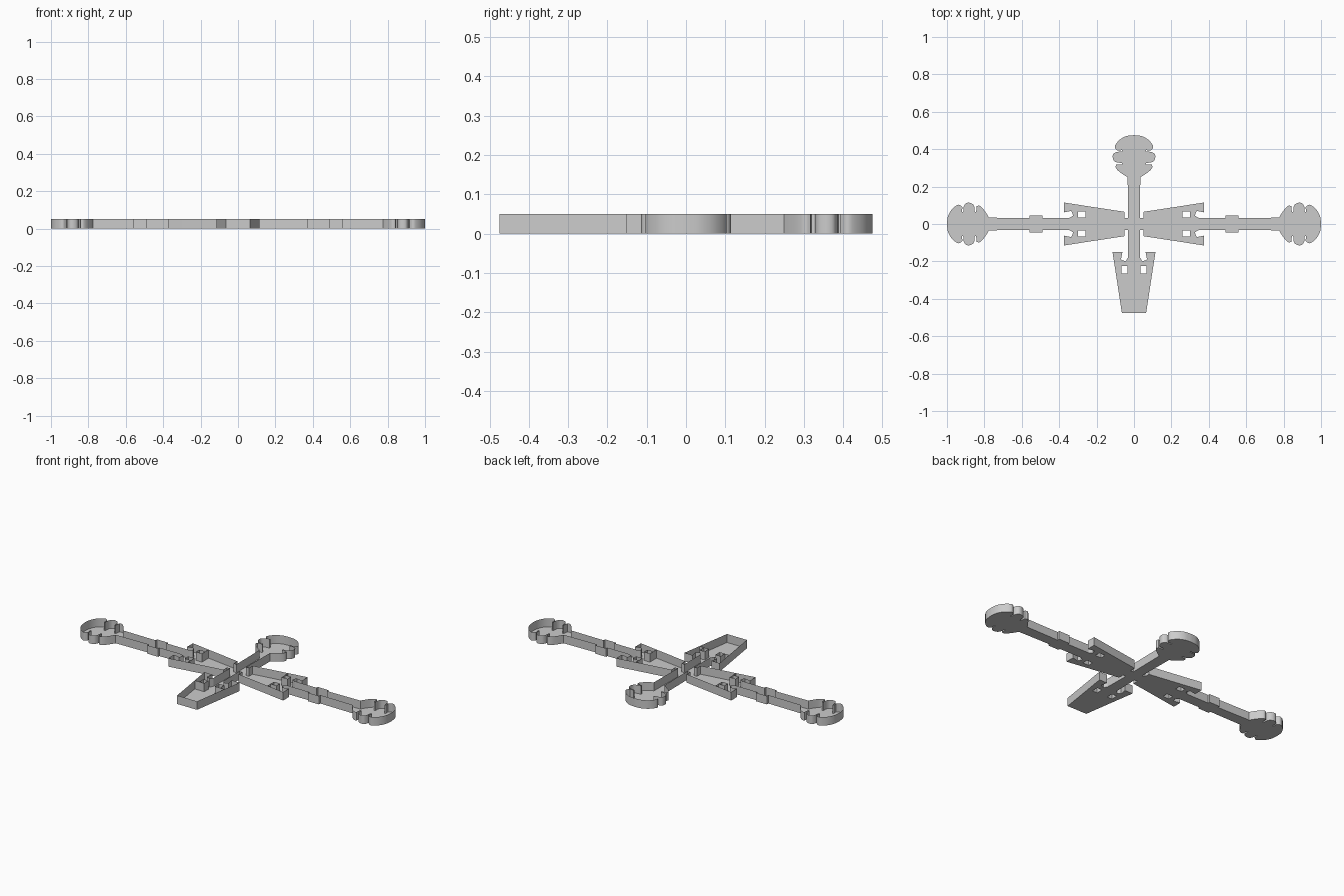
import bpy
import bmesh
from mathutils import Vector

HEIGHT = 0.05

cube = bpy.data.objects.get("Cube")
if cube:
    bpy.data.objects.remove(cube, do_unlink=True)

grey = bpy.data.materials.new("light grey")
grey.use_nodes = True
colour = (0.6, 0.6, 0.6, 1)
grey.diffuse_color = colour
grey.node_tree.nodes["Principled BSDF"].inputs["Base Color"].default_value = colour


def rounded(points, steps=4):
    """Smooth curve through the given points."""
    pts = [Vector(p) for p in points]
    pts = [2 * pts[0] - pts[1]] + pts + [2 * pts[-1] - pts[-2]]
    out = []
    for a, b, c, d in zip(pts, pts[1:], pts[2:], pts[3:]):
        for i in range(steps):
            t = i / steps
            out.append(0.5 * (2 * b + (c - a) * t + (2 * a - 5 * b + 4 * c - d) * t ** 2
                              + (3 * b - a - 3 * c + d) * t ** 3))
    out.append(pts[-2])
    return [tuple(p) for p in out]


def finish(bm, name):
    mesh = bpy.data.meshes.new(name)
    bm.to_mesh(mesh)
    bm.free()
    mesh.materials.append(grey)
    obj = bpy.data.objects.new(name, mesh)
    bpy.context.collection.objects.link(obj)
    return obj


def add_loop(bm, points, closed=True):
    verts = [bm.verts.new((x, y, 0)) for x, y in points]
    ends = verts[1:] + verts[:1] if closed else verts[1:]
    return [bm.edges.new(pair) for pair in zip(verts, ends)]


def make_walls(name, loops, closed=True):
    bm = bmesh.new()
    edges = []
    for loop in loops:
        edges += add_loop(bm, loop, closed)
    new = bmesh.ops.extrude_edge_only(bm, edges=edges)["geom"]
    top = [v for v in new if isinstance(v, bmesh.types.BMVert)]
    bmesh.ops.translate(bm, verts=top, vec=(0, 0, HEIGHT))
    bmesh.ops.recalc_face_normals(bm, faces=bm.faces)
    return finish(bm, name)


# Half outline of a three-lobed head: (distance from tip, half width)
head = (rounded([(0, 0), (0.005, 0.04), (0.025, 0.077), (0.06, 0.103), (0.083, 0.09)])
        + [(0.08, 0.065), (0.087, 0.065)]
        + rounded([(0.09, 0.095), (0.1, 0.11), (0.118, 0.114), (0.138, 0.106), (0.147, 0.09)])
        + [(0.148, 0.066), (0.156, 0.064)]
        + rounded([(0.158, 0.095), (0.172, 0.098), (0.19, 0.085), (0.21, 0.058), (0.225, 0.034)]))

# Half outline of a wing with its notched tab: (distance along, half width)
wing = [(0.05, 0.065), (0.26, 0.097), (0.375, 0.115), (0.375, 0.062),
        (0.335, 0.07), (0.325, 0.045), (0.345, 0.033)]
rod = [(0.49, 0.033), (0.49, 0.045), (0.56, 0.045), (0.56, 0.031)]
slot = [(0.26, 0.035), (0.3, 0.035), (0.3, 0.068), (0.26, 0.068)]
divider = [(0.26, 0.068), (0.26, 0.097)]

TOP = 0.475
TAIL = -0.525
CORNER = 0.031

# Side arm from root to tip, then its mirrored lower edge
arm = [(0.05, CORNER)] + wing + rod + [(1 - d, s) for d, s in reversed(head)]
arm += [(x, -y) for x, y in reversed(arm[:-1])]

# Right half of the cross from top tip to tail, then mirrored
half = [(s, TOP - d) for d, s in head]
half += [(CORNER, CORNER)] + arm + [(CORNER, -CORNER)]
half += [(s, u + TAIL) for u, s in reversed(wing)]
outline = half + [(-x, y) for x, y in reversed(half[1:])]


def on_all_wings(shape):
    copies = []
    for side in (1, -1):
        copies.append([(side * s, u + TAIL) for u, s in shape])
        for end in (1, -1):
            copies.append([(end * u, side * s) for u, s in shape])
    return copies


loops = [outline] + on_all_wings(slot)

# Flat floor with the wing slots left open
bm = bmesh.new()
edges = []
for loop in loops:
    edges += add_loop(bm, loop)
bmesh.ops.triangle_fill(bm, edges=edges, use_beauty=True, normal=(0, 0, 1))
for face in bm.faces:
    face.normal_update()
    if face.normal.z < 0:
        face.normal_flip()
finish(bm, "tray_floor")

# Thin upright rims and the dividers between wings and tabs
rim = make_walls("outer_rim", [outline])
make_walls("slot_rims", loops[1:])
make_walls("wing_dividers", on_all_wings(divider), closed=False)

bpy.ops.object.select_all(action="DESELECT")
rim.select_set(True)
bpy.context.view_layer.objects.active = rim
bpy.ops.object.shade_smooth_by_angle(angle=0.5)
